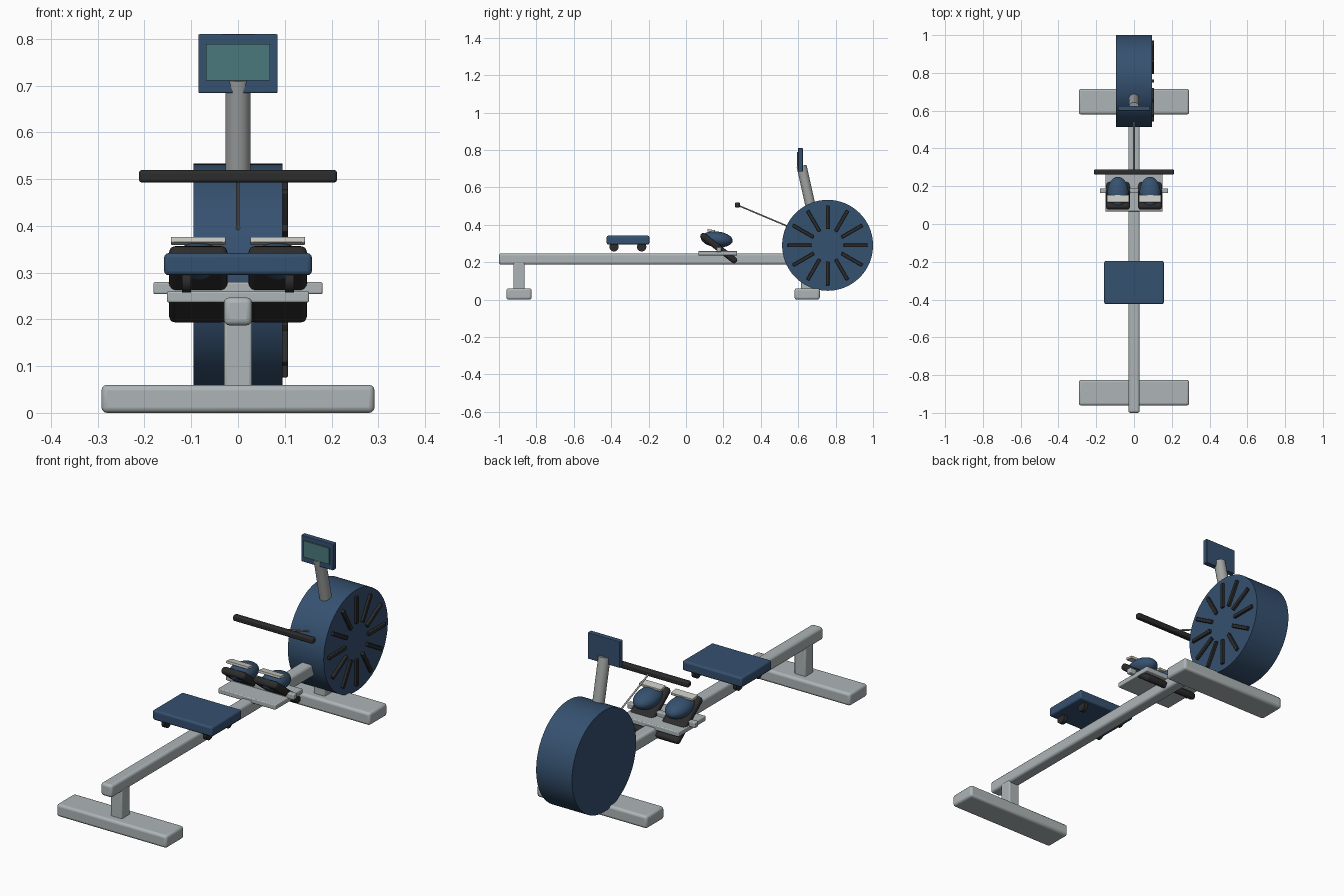
import bpy
from math import pi, cos, sin, radians
from mathutils import Vector

cube = bpy.data.objects.get("Cube")
if cube:
    bpy.data.objects.remove(cube, do_unlink=True)


def material(name, rgb):
    m = bpy.data.materials.new(name)
    m.use_nodes = True
    m.diffuse_color = (*rgb, 1)
    m.node_tree.nodes["Principled BSDF"].inputs["Base Color"].default_value = (*rgb, 1)
    return m


GREY = material("light grey metal", (0.42, 0.46, 0.47))
BLUE = material("navy blue", (0.036, 0.082, 0.16))
DARK = material("dark rubber", (0.025, 0.025, 0.026))
SCREEN = material("teal screen", (0.07, 0.19, 0.20))
STRAP = material("pale strap", (0.60, 0.60, 0.55))
MAST = material("mast grey", (0.36, 0.37, 0.37))


def finish(obj, name, mat, bevel=0):
    obj.name = name
    obj.data.materials.append(mat)
    bpy.ops.object.transform_apply(location=False, rotation=False, scale=True)
    if bevel:
        mod = obj.modifiers.new("soft edges", "BEVEL")
        mod.width, mod.segments = bevel, 3
    bpy.ops.object.shade_smooth_by_angle(angle=radians(35))
    return obj


def box(name, mat, centre, size, bevel=0.005, tilt=0):
    bpy.ops.mesh.primitive_cube_add(size=1, location=centre, rotation=(tilt, 0, 0))
    obj = bpy.context.object
    obj.scale = size
    return finish(obj, name, mat, bevel)


def rod(name, mat, start, end, radius, sides=32, bevel=0):
    a, b = Vector(start), Vector(end)
    bpy.ops.mesh.primitive_cylinder_add(vertices=sides, radius=radius, depth=(b - a).length,
                                        location=(a + b) / 2)
    obj = bpy.context.object
    obj.rotation_euler = (b - a).to_track_quat("Z", "Y").to_euler()
    return finish(obj, name, mat, bevel)


# Frame: rail, feet and posts
box("rail", GREY, (0, -0.2, 0.217), (0.06, 1.6, 0.06), 0.012)
box("rear_foot", GREY, (0, -0.893, 0.03), (0.584, 0.135, 0.06), 0.012)
box("front_foot", GREY, (0, 0.648, 0.03), (0.584, 0.135, 0.06), 0.012)
box("rear_post", GREY, (0, -0.893, 0.12), (0.06, 0.06, 0.16), 0.006)
box("front_post", GREY, (0, 0.65, 0.12), (0.06, 0.07, 0.16), 0.006)

# Flywheel drum with radial vent bars on its left side
HUB = Vector((0, 0.757, 0.29))
side = Vector((0.095, 0, 0))
rod("flywheel_drum", BLUE, HUB - side, HUB + side, 0.243, 96)
for i in range(12):
    a = i * pi / 6
    centre = HUB + Vector((0.1, 0.15 * cos(a), 0.15 * sin(a)))
    box("vent_bar", DARK, centre, (0.014, 0.128, 0.018), 0.003, a)

# Monitor on its mast
rod("monitor_mast", MAST, (0, 0.668, 0.49), (0, 0.618, 0.715), 0.027)
box("monitor", BLUE, (0, 0.612, 0.747), (0.17, 0.026, 0.126), 0.003)
box("monitor_screen", SCREEN, (0, 0.597, 0.75), (0.137, 0.008, 0.078), 0)

# Pull handle and chain
box("pull_handle", DARK, (0, 0.275, 0.506), (0.424, 0.027, 0.027), 0.007)
rod("chain", MAST, (0, 0.28, 0.503), (0, 0.56, 0.385), 0.004, 12)

# Sliding seat with four rollers
box("seat", BLUE, (0, -0.31, 0.318), (0.316, 0.228, 0.047), 0.009)
for x in (-0.11, 0.11):
    for y in (-0.385, -0.237):
        rod("seat_roller", DARK, (x - 0.01, y, 0.282), (x + 0.01, y, 0.282), 0.025, 24)

# Foot rest: plate, cross bar, tilted soles, shoes and straps
box("foot_plate", GREY, (0, 0.17, 0.248), (0.304, 0.208, 0.024), 0.004)
box("cross_bar", GREY, (0, 0.176, 0.267), (0.362, 0.026, 0.026), 0.004)
for s in (-1, 1):
    box("foot_sole", DARK, (s * 0.085, 0.175, 0.275), (0.126, 0.24, 0.034), 0.014, radians(-38))
    bpy.ops.mesh.primitive_uv_sphere_add(segments=32, ring_count=20, radius=1,
                                         location=(s * 0.085, 0.165, 0.322))
    shoe = bpy.context.object
    shoe.scale = (0.056, 0.085, 0.042)
    shoe.rotation_euler.x = radians(-6)
    finish(shoe, "shoe", BLUE)
    box("foot_strap", STRAP, (s * 0.085, 0.134, 0.368), (0.117, 0.04, 0.012), 0.002, radians(-8))
